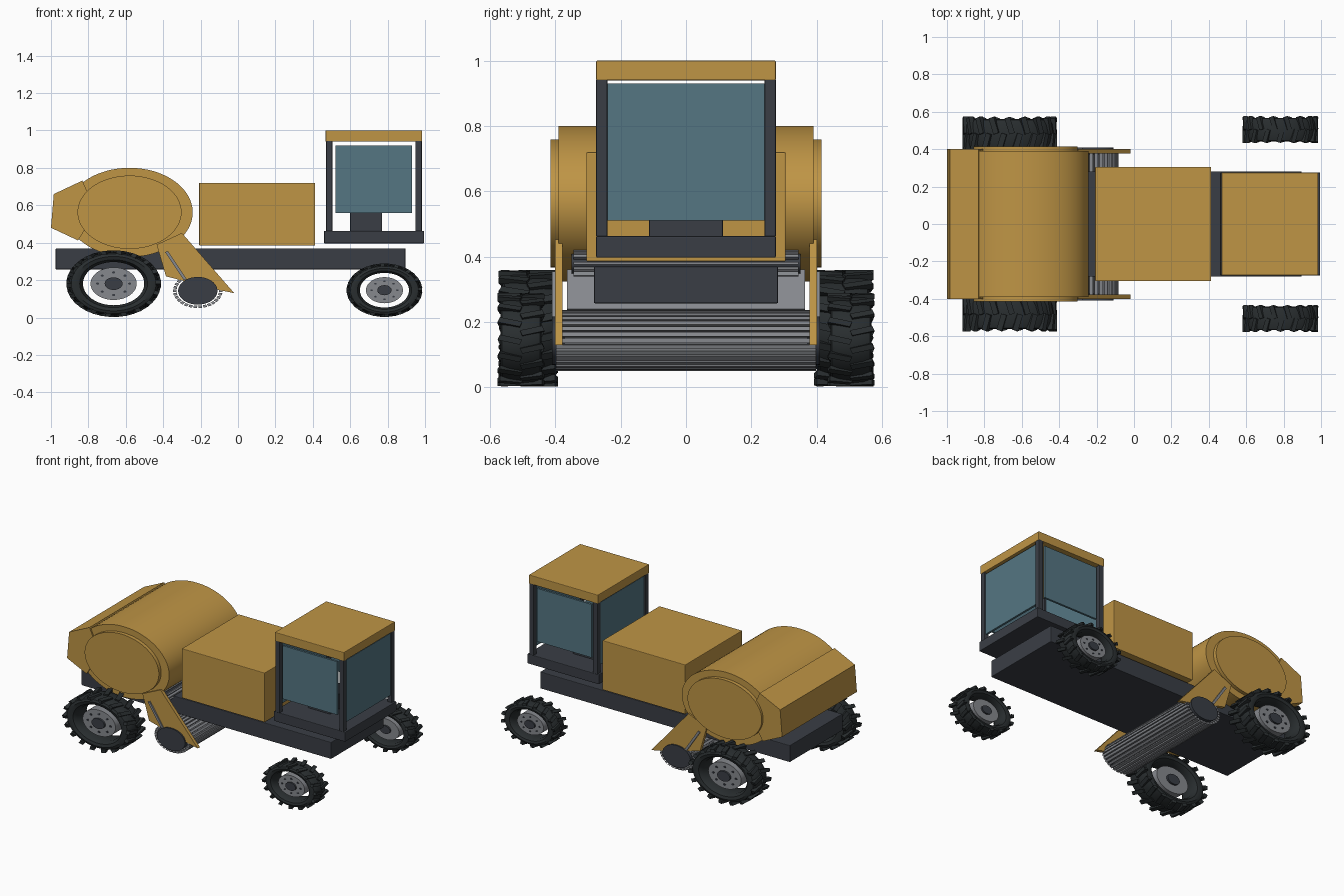
import bpy, bmesh, math
from mathutils import Matrix, Vector

if "Cube" in bpy.data.objects:
    bpy.data.objects.remove(bpy.data.objects["Cube"])

K = 0.705  # the round parts are squashed vertically


def material(name, rgb):
    m = bpy.data.materials.new(name)
    m.diffuse_color = (*rgb, 1)
    m.use_nodes = True
    m.node_tree.nodes["Principled BSDF"].inputs["Base Color"].default_value = m.diffuse_color
    return m


YELLOW = material("yellow_paint", (0.52, 0.30, 0.06))
DARK = material("dark_steel", (0.042, 0.048, 0.060))
GLASS = material("window_glass", (0.09, 0.18, 0.225))
RUBBER = material("rubber", (0.022, 0.027, 0.029))
METAL = material("bare_metal", (0.24, 0.25, 0.27))


def finish(name, bm, mat, smooth=False):
    bmesh.ops.recalc_face_normals(bm, faces=bm.faces)
    me = bpy.data.meshes.new(name)
    bm.to_mesh(me)
    bm.free()
    me.materials.append(mat)
    ob = bpy.data.objects.new(name, me)
    bpy.context.collection.objects.link(ob)
    if smooth:
        bpy.ops.object.select_all(action='DESELECT')
        ob.select_set(True)
        bpy.context.view_layer.objects.active = ob
        bpy.ops.object.shade_smooth_by_angle(angle=math.radians(35))
    return ob


def box(name, x, y, z, mat, bevel=0.004):
    """Box from (min, max) ranges."""
    bm = bmesh.new()
    size = [b - a for a, b in (x, y, z)]
    mid = [(a + b) / 2 for a, b in (x, y, z)]
    bmesh.ops.create_cube(bm, size=1, matrix=Matrix.Translation(mid) @ Matrix.Diagonal((*size, 1)))
    ob = finish(name, bm, mat)
    if bevel:
        mod = ob.modifiers.new("bevel", 'BEVEL')
        mod.width, mod.segments = bevel, 2
    return ob


def add_prism(bm, pts, y0, y1):
    """Side profile of (x, z) points pushed from y0 to y1."""
    a = [bm.verts.new((x, y0, z)) for x, z in pts]
    b = [bm.verts.new((x, y1, z)) for x, z in pts]
    bm.faces.new(a)
    bm.faces.new(b[::-1])
    for i in range(len(pts)):
        j = (i + 1) % len(pts)
        bm.faces.new((a[i], b[i], b[j], a[j]))


def prism(name, pts, y0, y1, mat, smooth=False):
    bm = bmesh.new()
    add_prism(bm, pts, y0, y1)
    return finish(name, bm, mat, smooth)


def ellipse(x, z, r, n=48):
    return [(x + r * math.cos(2 * math.pi * i / n), z + K * r * math.sin(2 * math.pi * i / n))
            for i in range(n)]


def slatted(name, x, z, r0, r1, width, n, y, mat):
    """Ring of long bars around a roller."""
    bm = bmesh.new()
    for i in range(n):
        a = 2 * math.pi * i / n
        u, t = Vector((math.cos(a), math.sin(a))), Vector((-math.sin(a), math.cos(a))) * width / 2
        corners = (u * r0 - t, u * r1 - t, u * r1 + t, u * r0 + t)
        add_prism(bm, [(x + c.x, z + K * c.y) for c in corners], -y, y)
    return finish(name, bm, mat)


def wheel(name, x, y, z, r, half, lugs):
    side = 1 if y > 0 else -1
    squash = Matrix.Translation((x, y, z)) @ Matrix.Diagonal((1, 1, K, 1))

    # tyre carcass
    bm = bmesh.new()
    w = half * 0.9
    prof = [(0.65, -0.6), (0.72, -0.92), (0.82, -1), (0.9, -0.92), (0.94, -0.6), (0.955, 0),
            (0.94, 0.6), (0.9, 0.92), (0.82, 1), (0.72, 0.92), (0.65, 0.6)]
    n = 48
    rings = [[bm.verts.new((p * r * math.cos(2 * math.pi * i / n), q * w, p * r * math.sin(2 * math.pi * i / n)))
              for p, q in prof] for i in range(n)]
    for i in range(n):
        a, b = rings[i], rings[(i + 1) % n]
        for j in range(len(prof)):
            k = (j + 1) % len(prof)
            bm.faces.new((a[j], a[k], b[k], b[j]))
    bmesh.ops.transform(bm, matrix=squash, verts=bm.verts)
    finish(name + "_tyre", bm, RUBBER, True)

    # tread lugs, staggered on the two halves
    bm = bmesh.new()
    for i in range(lugs * 2):
        s = 1 if i % 2 else -1
        m = (squash @ Matrix.Rotation(math.pi * i / lugs, 4, 'Y')
             @ Matrix.Translation((r * 0.945, s * half * 0.49, 0))
             @ Matrix.Rotation(s * 0.3, 4, 'X')
             @ Matrix.Diagonal((r * 0.11, half * 1.02, r * 0.12, 1)))
        bmesh.ops.create_cube(bm, size=1, matrix=m)
    finish(name + "_tread", bm, RUBBER)

    # hub disc, centre cap and bolts
    prism(name + "_hub", ellipse(x, z, r * 0.49), y - half * 0.6, y + half * 0.6, METAL, True)
    prism(name + "_cap", ellipse(x, z, r * 0.19, 24), y - half * 0.75, y + half * 0.75, DARK, True)
    bm = bmesh.new()
    for i in range(8):
        a = math.pi * i / 4
        add_prism(bm, ellipse(x + r * 0.34 * math.cos(a), z + K * r * 0.34 * math.sin(a), r * 0.035, 8),
                  y + side * half * 0.55, y + side * half * 0.66)
    finish(name + "_bolts", bm, DARK)


# chassis and engine body
box("chassis", (-0.975, 0.895), (-0.282, 0.282), (0.257, 0.37), DARK)
box("engine_body", (-0.208, 0.413), (-0.305, 0.305), (0.385, 0.72), YELLOW)

# drum housing with raised end covers and rear hood
prism("drum", ellipse(-0.58, 0.562, 0.338, 64), -0.39, 0.39, YELLOW, True)
for s, tag in ((-1, "front"), (1, "back")):
    prism("drum_cover_" + tag, ellipse(-0.58, 0.563, 0.278, 64), s * 0.385, s * 0.415, YELLOW, True)
prism("rear_hood", [(-0.985, 0.66), (-0.832, 0.732), (-0.80, 0.66), (-0.80, 0.50),
                    (-0.855, 0.412), (-1.0, 0.48)], -0.4, 0.4, YELLOW)

# cab
box("cab_floor", (0.46, 0.995), (-0.275, 0.275), (0.397, 0.463), DARK)
box("cab_roof", (0.468, 0.985), (-0.275, 0.275), (0.94, 1.0), YELLOW)
box("cab_seat", (0.60, 0.77), (-0.113, 0.113), (0.46, 0.565), DARK)
for sx, x in (("rear", (0.471, 0.505)), ("nose", (0.949, 0.983))):
    for sy, y in (("front", (-0.275, -0.241)), ("back", (0.241, 0.275))):
        box(f"cab_post_{sx}_{sy}", x, y, (0.46, 0.945), DARK)
    mid = sum(x) / 2
    box(f"cab_window_{sx}", (mid - 0.007, mid + 0.007), (-0.24, 0.24), (0.51, 0.93), GLASS, 0)
for sy, y in (("front", -0.26), ("back", 0.26)):
    box(f"cab_window_{sy}", (0.52, 0.93), (y - 0.007, y + 0.007), (0.56, 0.92), GLASS, 0)

# milling roller with bars, and the feed chute behind it
RX, RZ = -0.215, 0.143
prism("roller_core", ellipse(RX, RZ, 0.104), -0.395, 0.395, METAL, True)
slatted("roller_bars", RX, RZ, 0.113, 0.132, 0.019, 30, 0.398, METAL)
prism("feed_chute", [(-0.29, 0.23), (-0.26, 0.24), (-0.35, 0.36), (-0.38, 0.35)], -0.365, 0.365, METAL)
prism("feed_roller", ellipse(-0.34, 0.38, 0.045, 24), -0.35, 0.35, DARK, True)
slatted("feed_roller_bars", -0.34, 0.38, 0.043, 0.064, 0.012, 12, 0.345, METAL)

# roller side arms, end discs and rams
for s, tag in ((-1, "front"), (1, "back")):
    prism("roller_arm_" + tag, [(-0.435, 0.39), (-0.30, 0.452), (-0.02, 0.13), (-0.10, 0.147), (-0.385, 0.22)],
          s * 0.378, s * 0.401, YELLOW)
    prism("roller_disc_" + tag, ellipse(RX, RZ, 0.105), s * 0.37, s * 0.41, DARK, True)
    prism("arm_ram_" + tag, [(-0.39, 0.35), (-0.375, 0.355), (-0.275, 0.205), (-0.29, 0.2)],
          s * 0.39, s * 0.41, METAL)

# wheels
for s, tag in ((-1, "front"), (1, "back")):
    wheel("rear_wheel_" + tag, -0.665, s * 0.483, 0.181, 0.252, 0.088, 18)
    wheel("nose_wheel_" + tag, 0.783, s * 0.505, 0.146, 0.202, 0.070, 16)
